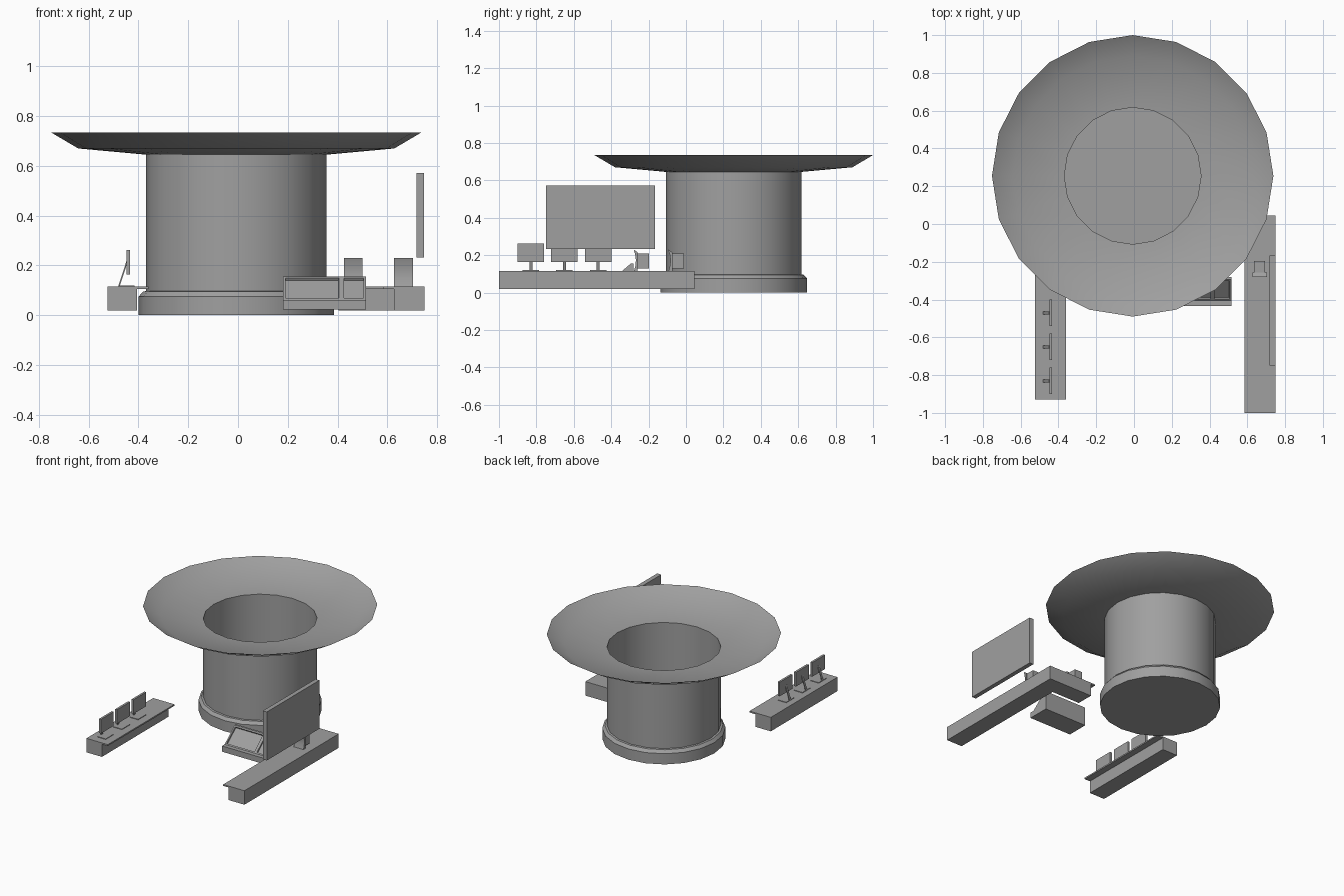
import bpy, bmesh, math
from mathutils import Vector

cube = bpy.data.objects.get("Cube")
if cube:
    bpy.data.objects.remove(cube, do_unlink=True)

GREY = (0.35, 0.35, 0.35, 1)
grey = bpy.data.materials.new("plain grey")
grey.use_nodes = True
grey.diffuse_color = GREY
for node in grey.node_tree.nodes:
    if node.type == 'BSDF_PRINCIPLED':
        node.inputs["Base Color"].default_value = GREY


def finish(name, bm, smooth=False):
    bmesh.ops.recalc_face_normals(bm, faces=bm.faces)
    mesh = bpy.data.meshes.new(name)
    bm.to_mesh(mesh)
    bm.free()
    mesh.materials.append(grey)
    ob = bpy.data.objects.new(name, mesh)
    bpy.context.collection.objects.link(ob)
    if smooth:
        bpy.ops.object.select_all(action='DESELECT')
        ob.select_set(True)
        bpy.context.view_layer.objects.active = ob
        bpy.ops.object.shade_smooth_by_angle(angle=math.radians(30))
    return ob


def box(name, x, y, z):
    bm = bmesh.new()
    bmesh.ops.create_cube(bm, size=1)
    for v in bm.verts:
        v.co = [(r[0] + r[1]) / 2 + c * (r[1] - r[0]) for c, r in zip(v.co, (x, y, z))]
    return finish(name, bm)


def extrude_x(name, profile, x0, x1, smooth=False, inset_edge=None):
    """Extrude a (y, z) outline along x; optionally recess one side face."""
    bm = bmesh.new()
    ends = [[bm.verts.new((x, y, z)) for y, z in profile] for x in (x0, x1)]
    bm.faces.new(ends[0])
    bm.faces.new(ends[1][::-1])
    n = len(profile)
    sides = [bm.faces.new((ends[0][i], ends[1][i], ends[1][(i + 1) % n], ends[0][(i + 1) % n]))
             for i in range(n)]
    bmesh.ops.recalc_face_normals(bm, faces=bm.faces)
    if inset_edge is not None:
        bmesh.ops.inset_region(bm, faces=[sides[inset_edge]], thickness=0.014)
        bmesh.ops.inset_region(bm, faces=[sides[inset_edge]], thickness=0.002, depth=-0.01)
    return finish(name, bm, smooth)


def lathe(name, profile, centre, sides=20):
    """Spin an (r, z) profile about a vertical axis; the first ring is capped."""
    bm = bmesh.new()
    rings = []
    for r, z in profile:
        rings.append([bm.verts.new((centre[0] + r * math.sin(math.tau * i / sides),
                                    centre[1] + r * math.cos(math.tau * i / sides), z))
                      for i in range(sides)])
    bm.faces.new(rings[0])
    for a, b in zip(rings, rings[1:]):
        for i in range(sides):
            j = (i + 1) % sides
            bm.faces.new((a[i], a[j], b[j], b[i]))
    return finish(name, bm, True)


# Central hollow column with a stepped foot and a flared dish rim
CENTRE = (-0.007, 0.255)
lathe("column_and_dish", [(0.392, 0), (0.392, 0.075), (0.375, 0.095), (0.362, 0.097),
                          (0.362, 0.645), (0.635, 0.67), (0.745, 0.735)], CENTRE)

# Counter on the right with a top that overhangs inward
TOP = (0.106, 0.116)
BODY = (0.018, 0.106)
box("right_counter_body", (-0.525, -0.405), (-0.93, -0.19), BODY)
box("right_counter_top", (-0.525, -0.36), (-0.93, -0.19), TOP)

# Three flat monitors on slanted stands
for k, y in enumerate((-0.83, -0.65, -0.47), 1):
    box(f"monitor_base_{k}", (-0.48, -0.415), (y - 0.044, y + 0.044), (0.116, 0.12))
    box(f"monitor_screen_{k}", (-0.448, -0.433), (y - 0.071, y + 0.071), (0.163, 0.262))
    stand = box(f"monitor_stand_{k}", (-0.481, -0.475), (y - 0.008, y + 0.008), (0.118, 0.215))
    for v in stand.data.vertices:
        if v.co.z > 0.2:
            v.co.x += 0.032

# L-shaped counter on the left
box("left_counter_body", (0.627, 0.75), (-1.0, 0.045), BODY)
box("left_counter_top", (0.585, 0.75), (-1.0, 0.045), TOP)
box("counter_return_body", (0.404, 0.627), (-0.078, 0.045), BODY)
box("counter_return_top", (0.37, 0.585), (-0.12, 0.045), TOP)

# Large wall display floating above the left counter
box("wall_display", (0.717, 0.748), (-0.749, -0.166), (0.232, 0.572))

# Two deep terminals with a concave hooded front
for name, x, y in (("counter_terminal", 0.665, -0.28), ("return_terminal", 0.463, -0.095)):
    front = [(y, 0.229), (y + 0.008, 0.205), (y + 0.012, 0.175),
             (y + 0.010, 0.145), (y + 0.002, 0.116)]
    back = [(y + 0.022, 0.116), (y + 0.022, 0.215)]
    extrude_x(name + "_front", front + back, x - 0.038, x + 0.038, True)
    box(name + "_case", (x - 0.029, x + 0.029), (y + 0.022, y + 0.083), (0.128, 0.21))

# Low control desk with two sloped, recessed panels
box("desk_base", (0.18, 0.515), (-0.435, -0.28), (0.022, 0.062))
WEDGE = [(-0.405, 0.062), (-0.295, 0.155), (-0.28, 0.155), (-0.28, 0.062)]
extrude_x("desk_wide_panel", WEDGE, 0.18, 0.415, inset_edge=0)
extrude_x("desk_small_panel", WEDGE, 0.415, 0.515, inset_edge=0)
